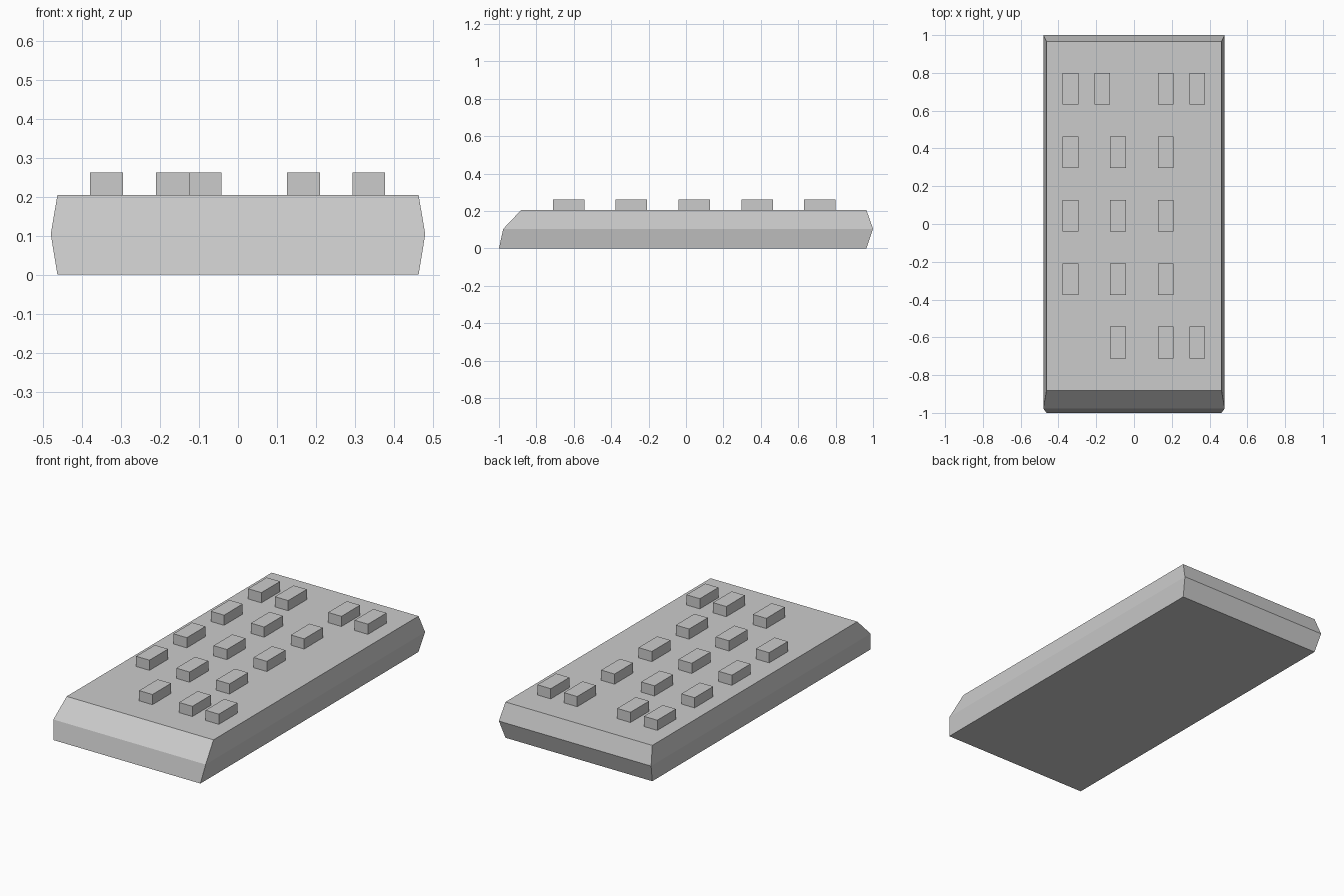
import bpy, bmesh

if "Cube" in bpy.data.objects:
    bpy.data.objects.remove(bpy.data.objects["Cube"])

TOP = 0.204       # top face of the slab
KEY_TOP = 0.262


def make_object(name, bm):
    bmesh.ops.recalc_face_normals(bm, faces=bm.faces)
    mesh = bpy.data.meshes.new(name)
    bm.to_mesh(mesh)
    bm.free()
    obj = bpy.data.objects.new(name, mesh)
    bpy.context.collection.objects.link(obj)
    return obj


# Slab body: three stacked rectangles (half width, front y, back y, z)
levels = [(0.463, -1.0, 0.965, 0.0),
          (0.48, -0.977, 1.0, 0.104),
          (0.463, -0.882, 0.965, TOP)]
bm = bmesh.new()
rings = [[bm.verts.new(p) for p in ((-w, f, z), (w, f, z), (w, b, z), (-w, b, z))]
         for w, f, b, z in levels]
for low, high in zip(rings, rings[1:]):
    for i in range(4):
        j = (i + 1) % 4
        bm.faces.new((low[i], low[j], high[j], high[i]))
bm.faces.new(rings[0][::-1])
bm.faces.new(rings[-1])
make_object("body", bm)

# Raised keys: row y -> column x positions
middle = (-0.337, -0.084, 0.168)
rows = {0.716: (-0.337, -0.168, 0.168, 0.335),
        0.380: middle,
        0.044: middle,
        -0.292: middle,
        -0.627: (-0.084, 0.168, 0.335)}


def add_key(name, x, y):
    bm = bmesh.new()
    bmesh.ops.create_cube(bm, size=1)
    bmesh.ops.scale(bm, vec=(0.084, 0.168, KEY_TOP - TOP), verts=bm.verts)
    obj = make_object(name, bm)
    obj.location = (x, y, (KEY_TOP + TOP) / 2)


for r, (y, columns) in enumerate(rows.items(), 1):
    for c, x in enumerate(columns, 1):
        add_key(f"key_row{r}_{c}", x, y)
